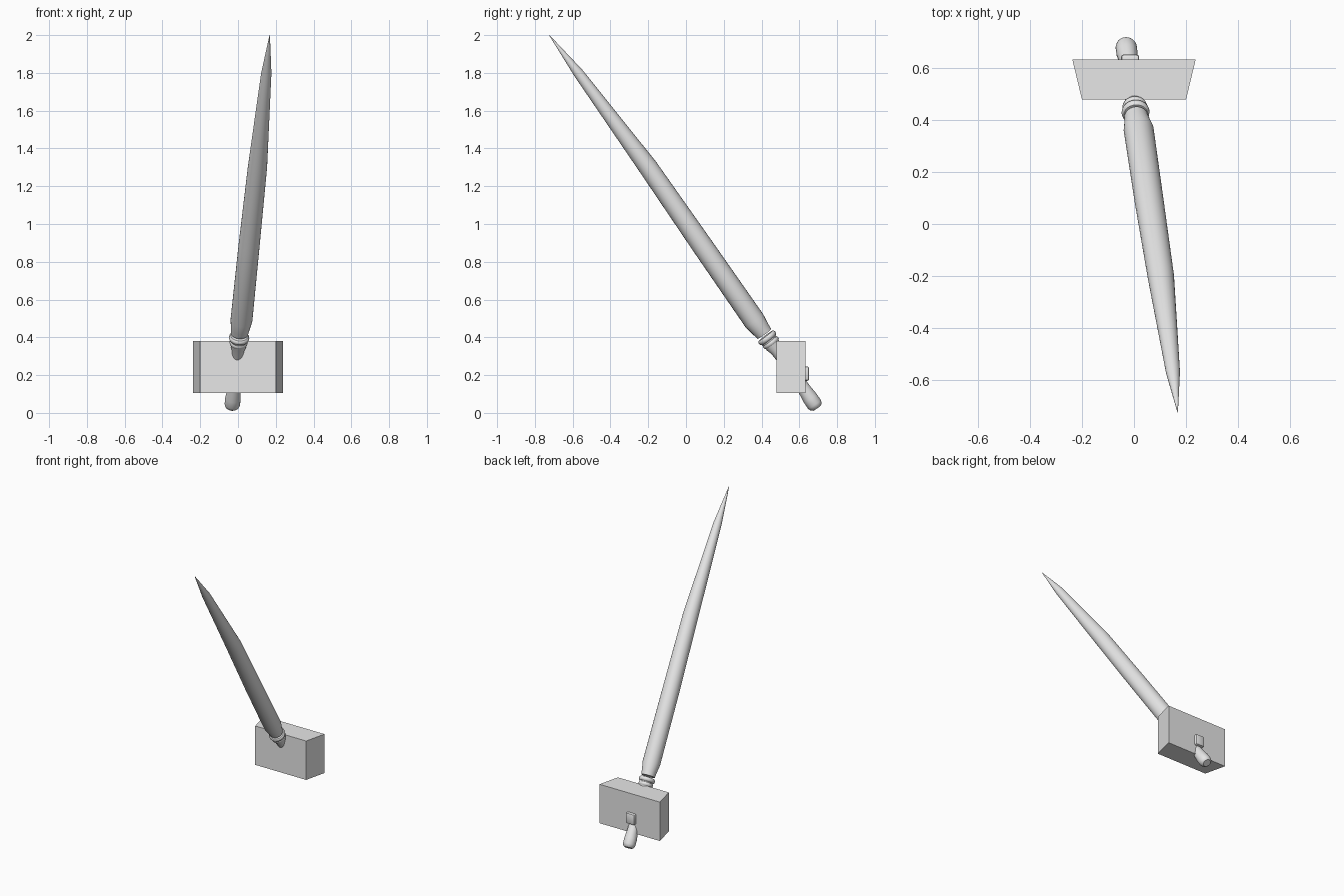
import bpy, bmesh, math
from mathutils import Vector

if "Cube" in bpy.data.objects:
    bpy.data.objects.remove(bpy.data.objects["Cube"], do_unlink=True)

grey = bpy.data.materials.new("plain_grey")
grey.use_nodes = True
grey.diffuse_color = (0.8, 0.8, 0.8, 1)
grey.node_tree.nodes["Principled BSDF"].inputs["Base Color"].default_value = (0.8, 0.8, 0.8, 1)


def finish(name, bm):
    bmesh.ops.recalc_face_normals(bm, faces=bm.faces)
    mesh = bpy.data.meshes.new(name)
    bm.to_mesh(mesh)
    bm.free()
    obj = bpy.data.objects.new(name, mesh)
    mesh.materials.append(grey)
    bpy.context.collection.objects.link(obj)
    return obj


def smooth(obj, angle):
    bpy.ops.object.select_all(action='DESELECT')
    obj.select_set(True)
    bpy.context.view_layer.objects.active = obj
    bpy.ops.object.shade_smooth_by_angle(angle=math.radians(angle))


def tube(name, stations, sides=24, angle=40):
    """Round body through (x, y, z, radius) stations."""
    bm = bmesh.new()
    pts = [Vector(s[:3]) for s in stations]
    axis = (pts[-1] - pts[0]).normalized()
    u = axis.cross(Vector((1, 0, 0))).normalized()
    v = axis.cross(u)
    rings = []
    for p, s in zip(pts, stations):
        turns = [2 * math.pi * i / sides for i in range(sides)]
        rings.append([bm.verts.new(p + s[3] * (u * math.cos(t) + v * math.sin(t))) for t in turns])
    for a, b in zip(rings, rings[1:]):
        for i in range(sides):
            j = (i + 1) % sides
            bm.faces.new((a[i], a[j], b[j], b[i]))
    bm.faces.new(rings[0])
    bm.faces.new(rings[-1])
    smooth(finish(name, bm), angle)


# Long tapering blade
tube("blade", [
    (0.008, 0.415, 0.418, 0.045), (0.012, 0.395, 0.443, 0.049),
    (0.018, 0.362, 0.488, 0.058), (0.058, 0.09, 0.88, 0.056),
    (0.103, -0.20, 1.30, 0.051), (0.150, -0.57, 1.80, 0.027),
    (0.168, -0.724, 2.0, 0.001)])

# Two raised collar rings and the neck running into the block
for name, c, r in (("upper_collar", (0.006, 0.43, 0.397), 0.054),
                   ("lower_collar", (0.003, 0.449, 0.372), 0.048)):
    along = Vector((0.07, -0.6, 0.8)).normalized()
    tube(name, [(*(Vector(c) + along * d), r - k) for d, k in
                ((-0.014, 0.008), (-0.009, 0.002), (0, 0), (0.009, 0.002), (0.014, 0.008))])
tube("neck", [(-0.012, 0.56, 0.22, 0.026), (0, 0.478, 0.332, 0.033),
              (0.002, 0.462, 0.354, 0.041), (0.006, 0.43, 0.397, 0.046)])

# Handle below the block
tube("handle", [
    (-0.033, 0.694, 0.026, 0.026), (-0.032, 0.689, 0.033, 0.036),
    (-0.030, 0.680, 0.045, 0.041), (-0.027, 0.658, 0.077, 0.041),
    (-0.022, 0.632, 0.116, 0.036), (-0.012, 0.56, 0.22, 0.030)])

# Wedge-sided block
bm = bmesh.new()
bmesh.ops.create_cube(bm, size=1)
for vert in bm.verts:
    back = vert.co.y > 0
    vert.co = Vector((math.copysign(0.237 if back else 0.2, vert.co.x),
                      0.632 if back else 0.478,
                      0.381 if vert.co.z > 0 else 0.105))
finish("block", bm)

# Small rounded button on the back of the block
bm = bmesh.new()
bmesh.ops.create_cube(bm, size=1)
for vert in bm.verts:
    vert.co = Vector((-0.015 + vert.co.x * 0.07, 0.629 + vert.co.y * 0.046, 0.208 + vert.co.z * 0.076))
bmesh.ops.bevel(bm, geom=bm.edges[:], offset=0.01, segments=2, profile=0.5, affect='EDGES')
smooth(finish("back_button", bm), 40)
